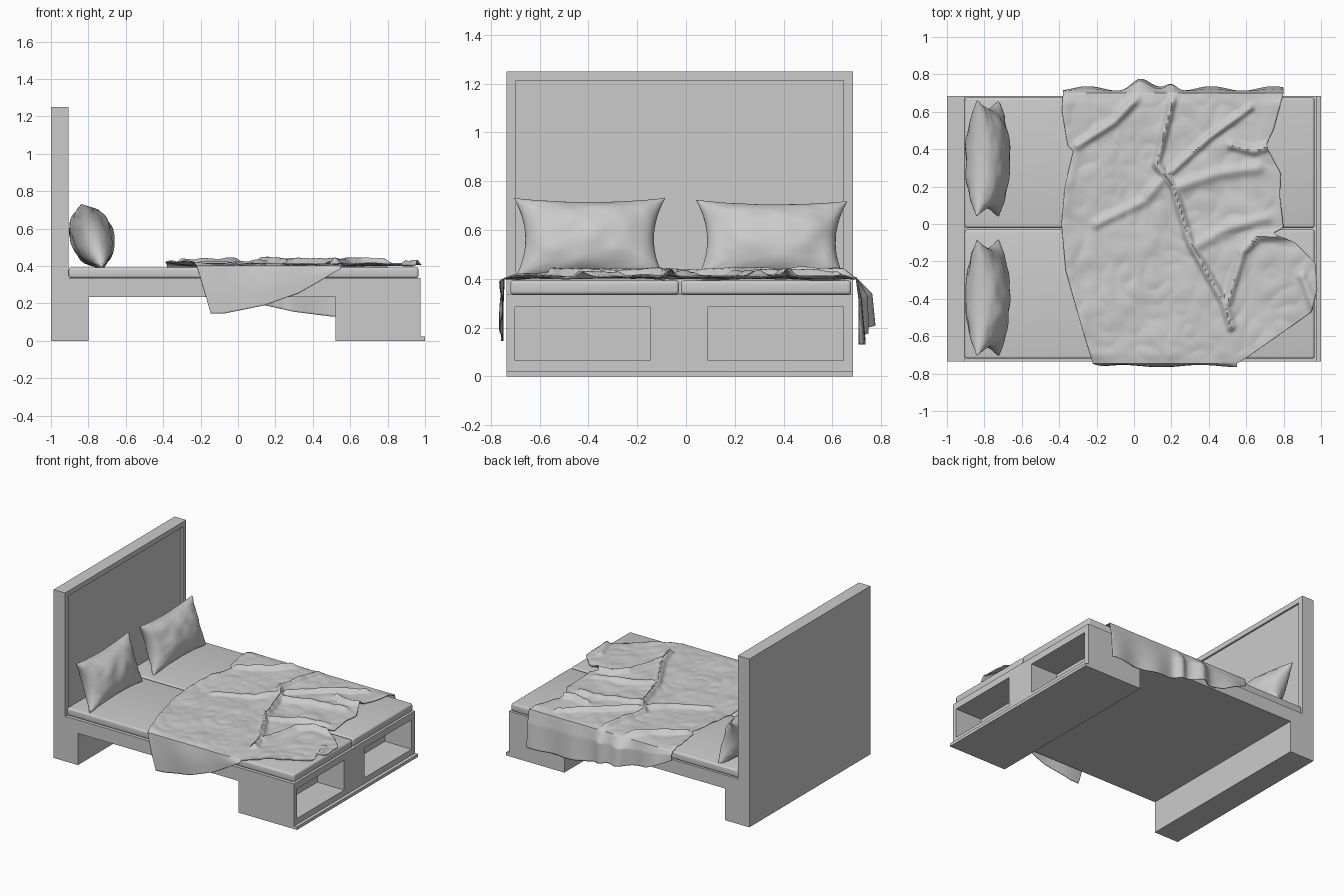
import bpy, bmesh, math
from mathutils import Vector, Matrix, noise

if "Cube" in bpy.data.objects:
    bpy.data.objects.remove(bpy.data.objects["Cube"])

Y0, Y1, YM = -0.735, 0.685, -0.025   # bed sides and mattress split


def add(name, bm, smooth=None):
    bmesh.ops.recalc_face_normals(bm, faces=bm.faces)
    me = bpy.data.meshes.new(name)
    bm.to_mesh(me)
    bm.free()
    ob = bpy.data.objects.new(name, me)
    bpy.context.collection.objects.link(ob)
    bpy.ops.object.select_all(action='DESELECT')
    bpy.context.view_layer.objects.active = ob
    ob.select_set(True)
    if smooth:
        bpy.ops.object.shade_smooth_by_angle(angle=math.radians(smooth))
    return ob


def box(name, lo, hi, bevel=0):
    bm = bmesh.new()
    lo, hi = Vector(lo), Vector(hi)
    bmesh.ops.create_cube(bm, size=1, matrix=Matrix.Translation((lo + hi) / 2)
                          @ Matrix.Diagonal((*(hi - lo), 1)))
    if bevel:
        bmesh.ops.bevel(bm, geom=bm.edges[:], offset=bevel, segments=4,
                        profile=0.5, affect='EDGES')
    return add(name, bm, 35 if bevel else None)


def lerp(table, t):
    """Piecewise linear lookup in a list of (key, value) pairs."""
    for (a, va), (b, vb) in zip(table, table[1:]):
        if t <= b:
            return va + (vb - va) * max(0, (t - a) / (b - a))
    return table[-1][1]


# Bed frame: one side profile with headboard, legs and foot box, extruded across
bm = bmesh.new()
profile = [(-1, 0), (-.8, 0), (-.8, .235), (.52, .235), (.52, 0), (.975, 0),
           (.975, .335), (-.905, .335), (-.905, 1.25), (-1, 1.25)]
face = bm.faces.new([bm.verts.new((x, Y0, z)) for x, z in profile])
ext = bmesh.ops.extrude_face_region(bm, geom=[face])
bmesh.ops.translate(bm, vec=(0, Y1 - Y0, 0),
                    verts=[v for v in ext['geom'] if isinstance(v, bmesh.types.BMVert)])
frame = add("bed_frame", bm)

# Recessed headboard panel and two open shelves in the foot
cuts = [((-.918, -.697, .34), (-.85, .645, 1.213)),
        ((.755, -.70, .065), (1.1, -.148, .285)),
        ((.755, .09, .065), (1.1, .645, .285))]
for i, (lo, hi) in enumerate(cuts):
    cutter = box("cutter", lo, hi)
    cutter.hide_render = True
    mod = frame.modifiers.new("cut", 'BOOLEAN')
    mod.operation, mod.solver, mod.object = 'DIFFERENCE', 'EXACT', cutter
    bpy.context.view_layer.objects.active = frame
    bpy.ops.object.modifier_apply(modifier=mod.name)
    bpy.data.objects.remove(cutter)

box("foot_plinth", (.975, Y0, 0), (1.0, Y1, .022))

# Two mattresses
box("mattress_front", (-.905, -.72, .335), (.965, YM - .004, .393), .014)
box("mattress_back", (-.905, YM + .004, .335), (.965, .677, .393), .014)


# Pillows: two bulged grids sharing a pinched rim, leaned on the headboard
def pillow(name, cy, cz, roll, seed):
    nu, nv = 44, 30
    bm = bmesh.new()
    rows = {}
    for side in (1, -1):
        for i in range(nu + 1):
            for j in range(nv + 1):
                rim = i in (0, nu) or j in (0, nv)
                if rim and side < 0:
                    rows[side, i, j] = rows[1, i, j]
                    continue
                u, v = -math.cos(math.pi * i / nu), -math.cos(math.pi * j / nv)
                y = .31 * u * (1 - .15 * (1 - v * v) * abs(u))
                z = .178 * v * (1 - .13 * (1 - u * u) * abs(v))
                t = ((1 - u * u) * (1 - v * v)) ** .45
                w = noise.noise(Vector((u * 3 + seed, v * 2.2, side * 4)))
                crease = abs(noise.noise(Vector((u * 2.5, v * 5 + seed, side))))
                x = side * t * (.112 + .012 * w - .018 * crease * (u * u + v * v))
                if rim:
                    x = .012 * w
                rows[side, i, j] = bm.verts.new((x, y, z))
        for i in range(nu):
            for j in range(nv):
                bm.faces.new([rows[side, a, b] for a, b in
                              ((i, j), (i + 1, j), (i + 1, j + 1), (i, j + 1))])
    ob = add(name, bm, 60)
    ob.location = (-.782, cy, cz)
    ob.rotation_euler = (roll, math.radians(-19), 0)


pillow("pillow_front", -.395, .562, 0, 1.3)
pillow("pillow_back", .35, .552, math.radians(-.5), 7.7)

# Blanket: edge outlines as (y, x), hems as (x, z), ridge lines as (x, y)
left = [(-.745, -.22), (-.5, -.295), (-.25, -.365), (0, -.388), (.2, -.37),
        (.39, -.325), (.42, -.355), (.6, -.385), (.70, -.38)]
right = [(-.745, .55), (-.71, .61), (-.47, .95), (-.35, .98), (-.21, .97),
         (-.1, .86), (-.05, .74), (-.02, .80), (.15, .78), (.27, .785),
         (.39, .72), (.43, .71), (.5, .745), (.70, .80)]
hem_front = [(-.22, .145), (-.145, .145), (.1, .19), (.3, .255), (.55, .385)]
hem_back = [(-.38, .34), (-.18, .24), (.1, .20), (.3, .155), (.5, .13), (.8, .13)]
ridges = [(.035, .018, [(.22, .72), (.12, .32), (.21, .2), (.3, -.1), (.48, -.42), (.52, -.55)]),
          (.028, .018, [(.2, .28), (.4, .46), (.62, .62)]),
          (.028, .02, [(.02, .68), (-.1, .55), (-.3, .42)]),
          (.032, .02, [(.5, -.42), (.58, -.15), (.66, -.07), (.8, -.06)]),
          (.03, .02, [(.52, .42), (.64, .39), (.74, .42)]),
          (.02, .03, [(.24, .2), (.45, .27), (.66, .3)]),
          (.02, .03, [(.33, -.12), (.5, -.02), (.7, .03)]),
          (.018, .025, [(-.2, 0), (.05, .12), (.16, .25)]),
          (.02, .02, [(.9, -.28), (.96, -.44)])]


def seg_dist(p, a, b):
    d = b - a
    t = max(0, min(1, (p - a).dot(d) / d.length_squared))
    return (p - a - d * t).length


def top_height(x, y, edge):
    p = Vector((x, y))
    h = 0
    for amp, width, pts in ridges:
        pts = [Vector(q) for q in pts]
        d = min(seg_dist(p, a, b) for a, b in zip(pts, pts[1:]))
        h = max(h, amp * math.exp(-(d / width) ** 2))
    q = Vector((x * 4 + y * 2, y * 4 - x * 2, 2))
    h += .010 * (noise.noise(q) + .5) + .012 * abs(noise.noise(q * 2.1))
    h += .012 * math.exp(-(edge / .06) ** 2)              # loose left border
    fall = min(1, (y - Y0 + .012) / .05, (Y1 + .012 - y) / .05)
    return .4 + max(0, h) * max(.1, fall)


NU, NT, NH = 120, 130, 24
bm = bmesh.new()
grid = []
for j in range(-NH, NT + NH + 1):
    t = max(0, min(1, j / NT))
    y = -.745 + 1.443 * t
    f = max(-j, j - NT, 0) / NH                          # fraction down the hang
    xa, xb = lerp(left, y), lerp(right, y)
    row = []
    for i in range(NU + 1):
        x = xa + (xb - xa) * i / NU
        z, yy = top_height(x, y, x - xa), y
        if j < 0:
            z += (lerp(hem_front, x) - z) * f
            yy -= .012 * math.sin(math.pi * min(1, f * 1.4) / 2) * (1 + .5 * math.sin(x * 14))
            x += .075 * f * (1 - i / NU)
        elif j > NT:
            z += (lerp(hem_back, x) - z) * f
            bump = math.exp(-((x - .03) / .06) ** 2) + .7 * math.exp(-((x - .2) / .04) ** 2)
            yy += min(1, f * 3) * (.012 + .045 * bump) + f * .012 * (1 + math.sin(x * 19))
        row.append(bm.verts.new((x, yy, z)))
    grid.append(row)
for ra, rb in zip(grid, grid[1:]):
    for i in range(NU):
        bm.faces.new((ra[i], ra[i + 1], rb[i + 1], rb[i]))
blanket = add("blanket", bm, 60)
thick = blanket.modifiers.new("thickness", 'SOLIDIFY')
thick.thickness, thick.offset = .005, 0
